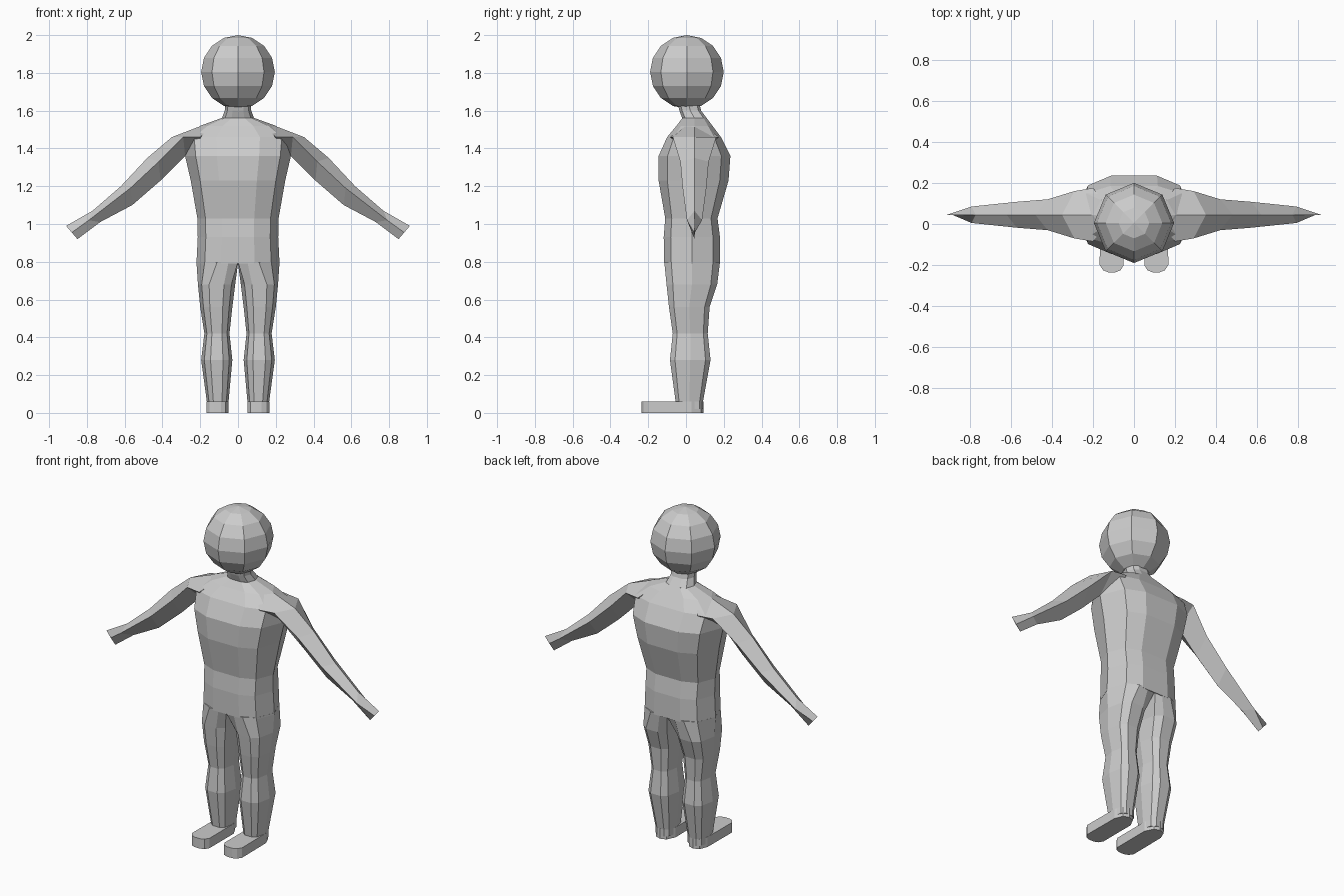
import bpy, bmesh
from mathutils import Matrix

# unit ten-sided body section
SECTION = [(.4, -1), (.8, -.75), (1, 0), (.8, .75), (.4, 1),
           (-.4, 1), (-.8, .75), (-1, 0), (-.8, -.75), (-.4, -1)]


def finish(name, bm):
    bmesh.ops.recalc_face_normals(bm, faces=bm.faces)
    mesh = bpy.data.meshes.new(name)
    bm.to_mesh(mesh)
    bm.free()
    obj = bpy.data.objects.new(name, mesh)
    bpy.context.collection.objects.link(obj)
    return obj


def loft(name, rings):
    """Skin a list of equal-length point rings and cap both ends."""
    bm = bmesh.new()
    loops = [[bm.verts.new(p) for p in ring] for ring in rings]
    n = len(rings[0])
    for a, b in zip(loops, loops[1:]):
        for i in range(n):
            j = (i + 1) % n
            bm.faces.new((a[i], a[j], b[j], b[i]))
    bm.faces.new(loops[0])
    bm.faces.new(loops[-1])
    return finish(name, bm)


def ring(z, x0, x1, y0, y1):
    cx, w, cy, d = (x0 + x1) / 2, (x1 - x0) / 2, (y0 + y1) / 2, (y1 - y0) / 2
    return [(cx + w * x, cy + d * y, z) for x, y in SECTION]


# head
bm = bmesh.new()
bmesh.ops.create_uvsphere(bm, u_segments=8, v_segments=8, radius=.195,
                          matrix=Matrix.Translation((0, .005, 1.805)))
finish("head", bm)

# neck, leaning forward
loft("neck", [ring(1.52, -.10, .10, -.03, .14), ring(1.56, -.085, .085, -.02, .11),
              ring(1.60, -.07, .07, -.035, .08), ring(1.66, -.07, .07, -.05, .065)])

# torso: height, half width, front y, back y
torso = [(.79, .22, -.115, .18), (.93, .213, -.118, .18), (1.03, .215, -.11, .167),
         (1.23, .25, -.145, .225), (1.36, .28, -.145, .235), (1.46, .29, -.10, .185),
         (1.52, .20, -.05, .14), (1.56, .09, -.02, .11)]
loft("torso", [ring(z, -w, w, y0, y1) for z, w, y0, y1 in torso])

# legs: height, inner x, outer x, front y, back y
leg = [(.68, .015, .212, -.103, .165), (.56, .03, .20, -.09, .125),
       (.42, .045, .178, -.07, .115), (.28, .03, .195, -.085, .13),
       (.06, .05, .165, -.055, .09), (.02, .05, .165, -.055, .09)]
# arms: upper ridge (x, z), side edges (x, z), lower ridge (x, z), half depth
arm = [((.09, 1.56), (.20, 1.46), (.20, 1.36), .13), ((.35, 1.46), (.29, 1.46), (.28, 1.36), .115),
       ((.48, 1.35), (.42, 1.33), (.41, 1.23), .075), ((.62, 1.20), (.57, 1.19), (.56, 1.10), .063),
       ((.77, 1.07), (.79, 1.02), (.73, 1.01), .04), ((.91, .99), (.88, .955), (.85, .92), .002)]
# foot outline seen from above
foot = [(.05, -.20), (.065, -.225), (.09, -.235), (.125, -.235), (.15, -.225), (.167, -.20),
        (.165, .03), (.145, .08), (.11, .092), (.075, .08), (.05, .03)]

for side, s in (("left", 1), ("right", -1)):
    # leg top fills half of the hip outline
    top = ring(.80, 0, .22, -.115, .18)
    hip = [(.5, -1), (.8, -.75), (1, 0), (.8, .75), (.5, 1)]
    top = [(.22 * x, .0325 + .1475 * y, .80) for x, y in hip]
    top += [(.05, .18, .80), (0, .18, .80), (0, .0325, .79), (0, -.115, .80), (.05, -.115, .80)]
    rings = [top] + [ring(*r) for r in leg]
    loft(side + "_leg", [[(s * x, y, z) for x, y, z in r] for r in rings])

    loft(side + "_arm", [[(s * t[0], .045, t[1]), (s * m[0], .045 - d, m[1]),
                          (s * b[0], .045, b[1]), (s * m[0], .045 + d, m[1])]
                         for t, m, b, d in arm])

    loft(side + "_foot", [[(s * x, y, z) for x, y in foot] for z in (0, .06)])
